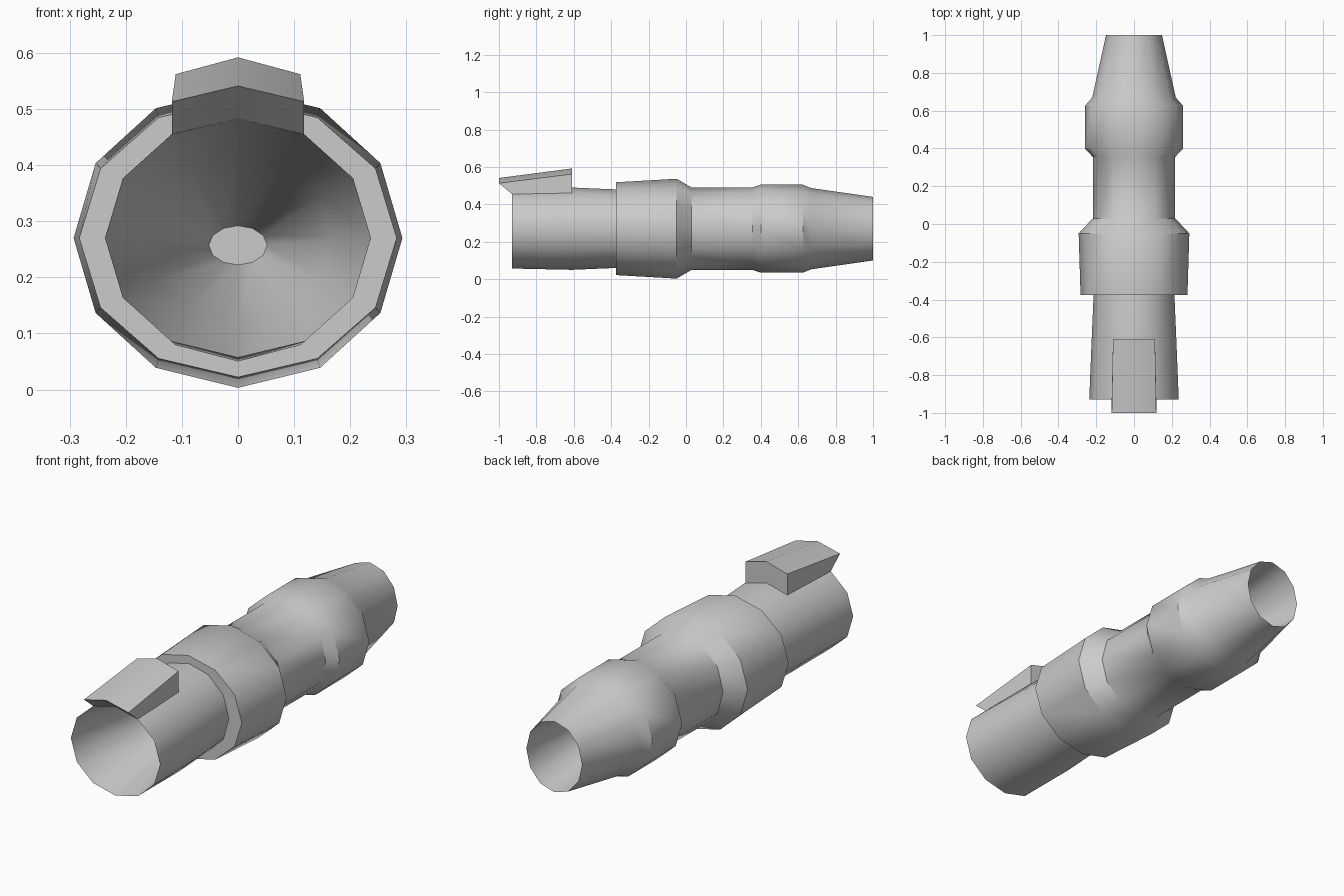
import bpy, bmesh, math

if "Cube" in bpy.data.objects:
    bpy.data.objects.remove(bpy.data.objects["Cube"])

CZ = 0.27   # height of the long axis
SIDES = 12


def ring(bm, y, rx, rz, cz=CZ):
    return [bm.verts.new((rx * math.sin(2 * math.pi * i / SIDES), y,
                          cz + rz * math.cos(2 * math.pi * i / SIDES)))
            for i in range(SIDES)]


def finish(bm, name):
    bmesh.ops.recalc_face_normals(bm, faces=bm.faces)
    mesh = bpy.data.meshes.new(name)
    bm.to_mesh(mesh)
    bm.free()
    ob = bpy.data.objects.new(name, mesh)
    bpy.context.collection.objects.link(ob)
    bpy.ops.object.select_all(action='DESELECT')
    ob.select_set(True)
    bpy.context.view_layer.objects.active = ob
    bpy.ops.object.shade_smooth_by_angle(angle=math.radians(35))
    return ob


# tube: closed loft from the front funnel floor, around the outside, to the rear floor
profile = [
    (-0.15, 0.052, 0.035, 0.257),   # front funnel floor
    (-0.60, 0.172, 0.150),
    (-0.93, 0.237, 0.213),          # front rim
    (-0.61, 0.224, 0.220),
    (-0.375, 0.214, 0.210),
    (-0.375, 0.283, 0.248),         # large collar
    (-0.05, 0.293, 0.267),
    (0.03, 0.218, 0.220),
    (0.355, 0.218, 0.220),
    (0.40, 0.260, 0.235),           # small collar
    (0.625, 0.260, 0.235),
    (0.67, 0.221, 0.217),
    (1.00, 0.148, 0.170),           # rear rim
    (0.65, 0.120, 0.125),
    (0.30, 0.052, 0.035, 0.257),    # rear funnel floor
]
bm = bmesh.new()
rings = [ring(bm, *p) for p in profile]
for a, b in zip(rings, rings[1:]):
    for i in range(SIDES):
        j = (i + 1) % SIDES
        bm.faces.new((a[i], a[j], b[j], b[i]))
bm.faces.new(rings[0])
bm.faces.new(rings[-1])
finish(bm, "tube_body")

# ridged block on top, with an overhanging front
bm = bmesh.new()
sections = [  # y, half width, edge height, ridge height
    (-0.93, 0.118, 0.455, 0.483),
    (-1.00, 0.118, 0.513, 0.541),
    (-0.61, 0.111, 0.562, 0.592),
    (-0.61, 0.111, 0.460, 0.490),
]
rows = [[bm.verts.new(c) for c in ((-w, y, e), (0, y, r), (w, y, e))]
        for y, w, e, r in sections]
for k in range(4):
    a, b = rows[k], rows[(k + 1) % 4]
    for i in range(2):
        bm.faces.new((a[i], a[i + 1], b[i + 1], b[i]))
for side in (0, 2):
    bm.faces.new([row[side] for row in rows])
finish(bm, "top_block")
